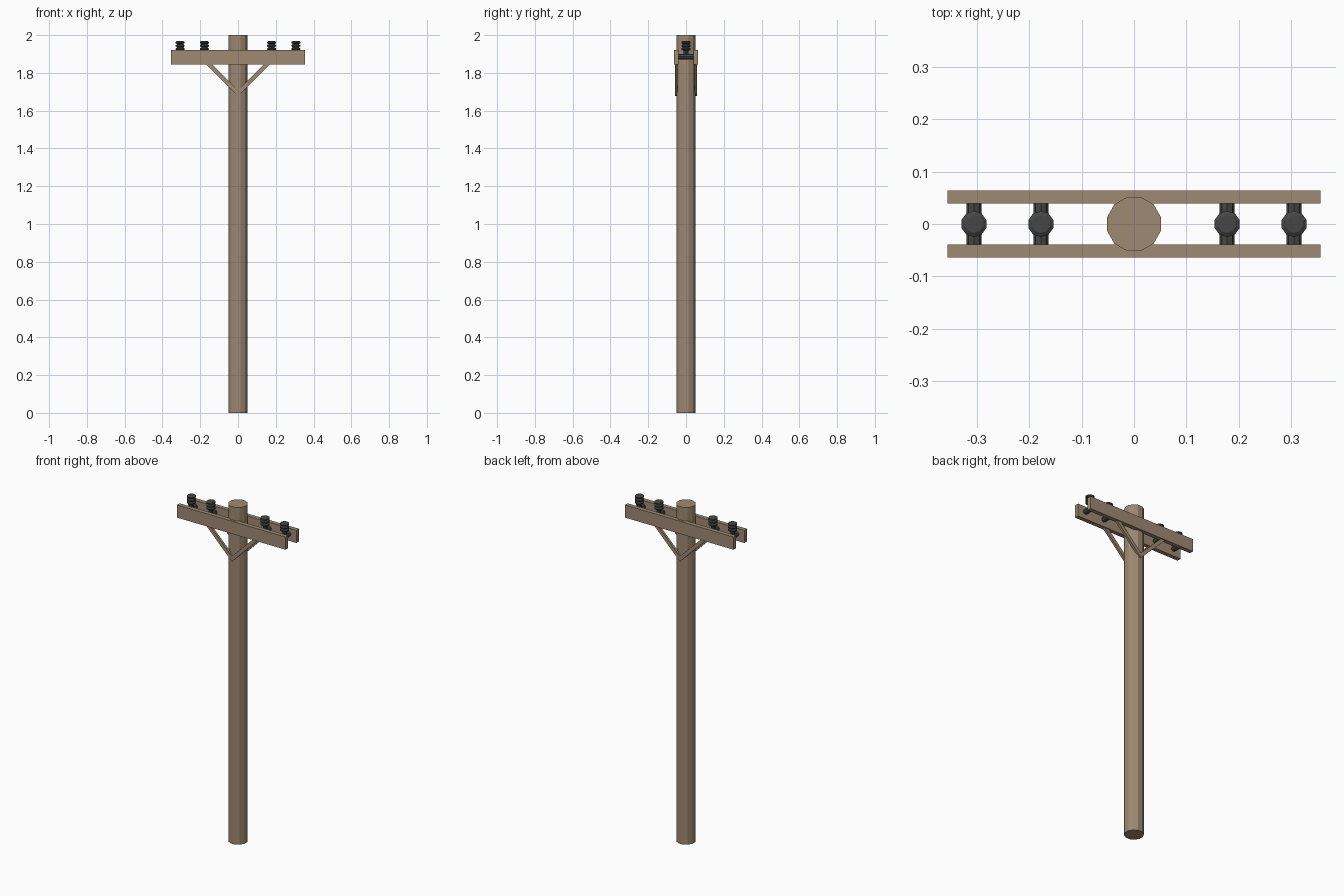
import bpy
import bmesh
from math import pi, sin, cos
from mathutils import Matrix

cube = bpy.data.objects.get("Cube")
if cube:
    bpy.data.objects.remove(cube, do_unlink=True)


def make_material(name, rgb):
    mat = bpy.data.materials.new(name)
    mat.use_nodes = True
    color = (*rgb, 1.0)
    mat.diffuse_color = color
    mat.node_tree.nodes["Principled BSDF"].inputs["Base Color"].default_value = color
    return mat


WOOD = make_material("weathered wood", (0.345, 0.252, 0.17))
DARK = make_material("dark ceramic", (0.062, 0.062, 0.062))


def finish(name, bm, mat):
    bmesh.ops.recalc_face_normals(bm, faces=bm.faces)
    mesh = bpy.data.meshes.new(name)
    bm.to_mesh(mesh)
    bm.free()
    mesh.materials.append(mat)
    obj = bpy.data.objects.new(name, mesh)
    bpy.context.collection.objects.link(obj)
    return obj


def cylinder(name, radius, length, sides, matrix, mat):
    bm = bmesh.new()
    bmesh.ops.create_cone(bm, cap_ends=True, segments=sides, radius1=radius,
                          radius2=radius, depth=length, matrix=matrix)
    return finish(name, bm, mat)


def extrude_xz(name, outline, y0, y1, mat):
    """Flat outline in the x-z plane given thickness along y."""
    bm = bmesh.new()
    face = bm.faces.new([bm.verts.new((x, y0, z)) for x, z in outline])
    new = bmesh.ops.extrude_face_region(bm, geom=[face])["geom"]
    verts = [v for v in new if isinstance(v, bmesh.types.BMVert)]
    bmesh.ops.translate(bm, verts=verts, vec=(0, y1 - y0, 0))
    return finish(name, bm, mat)


def lathe(name, profile, sides, x, mat):
    """Closed profile of (radius, height) turned around a vertical axis."""
    bm = bmesh.new()
    rings = []
    for r, z in profile:
        angles = [2 * pi * (i + 0.5) / sides for i in range(sides)]
        rings.append([bm.verts.new((x + r * cos(a), r * sin(a), z)) for a in angles])
    for low, high in zip(rings, rings[1:]):
        for i in range(sides):
            j = (i + 1) % sides
            bm.faces.new((low[i], low[j], high[j], high[i]))
    bm.faces.new(rings[0])
    bm.faces.new(rings[-1])
    return finish(name, bm, mat)


# Pole
cylinder("pole", 0.053, 2.0, 12,
         Matrix.Translation((0, 0, 1)) @ Matrix.Rotation(pi / 12, 4, "Z"), WOOD)

# Paired crossarms and their diagonal braces
ARM, BOTTOM, TOP = 0.356, 1.845, 1.92
arm_outline = [(-ARM, BOTTOM), (ARM, BOTTOM), (ARM, TOP), (-ARM, TOP)]
brace_outline = [(0, 1.677), (0.168, BOTTOM), (0.138, BOTTOM), (0, 1.707)]
for side, label in ((-1, "front"), (1, "back")):
    extrude_xz(label + "_crossarm", arm_outline, side * 0.039, side * 0.064, WOOD)
    for sx, hand in ((1, "left"), (-1, "right")):
        extrude_xz(f"{label}_{hand}_brace", [(sx * x, z) for x, z in brace_outline],
                   side * 0.044, side * 0.058, WOOD)

# Insulators: a pin, three flared discs, and a spacer bar between the arms
profile = [(0.012, 1.88), (0.012, 1.917)]
for z in (1.919, 1.936, 1.953):
    profile += [(0.017, z), (0.025, z + 0.004), (0.025, z + 0.011), (0.017, z + 0.016)]
for sx, hand in ((1, "left"), (-1, "right")):
    for x, place in ((0.178, "inner"), (0.306, "outer")):
        lathe(f"{hand}_{place}_insulator", profile, 10, sx * x, DARK)
        cylinder(f"{hand}_{place}_spacer_bar", 0.0145, 0.08, 8,
                 Matrix.Translation((sx * x, 0, 1.886)) @ Matrix.Rotation(pi / 2, 4, "X"), DARK)
